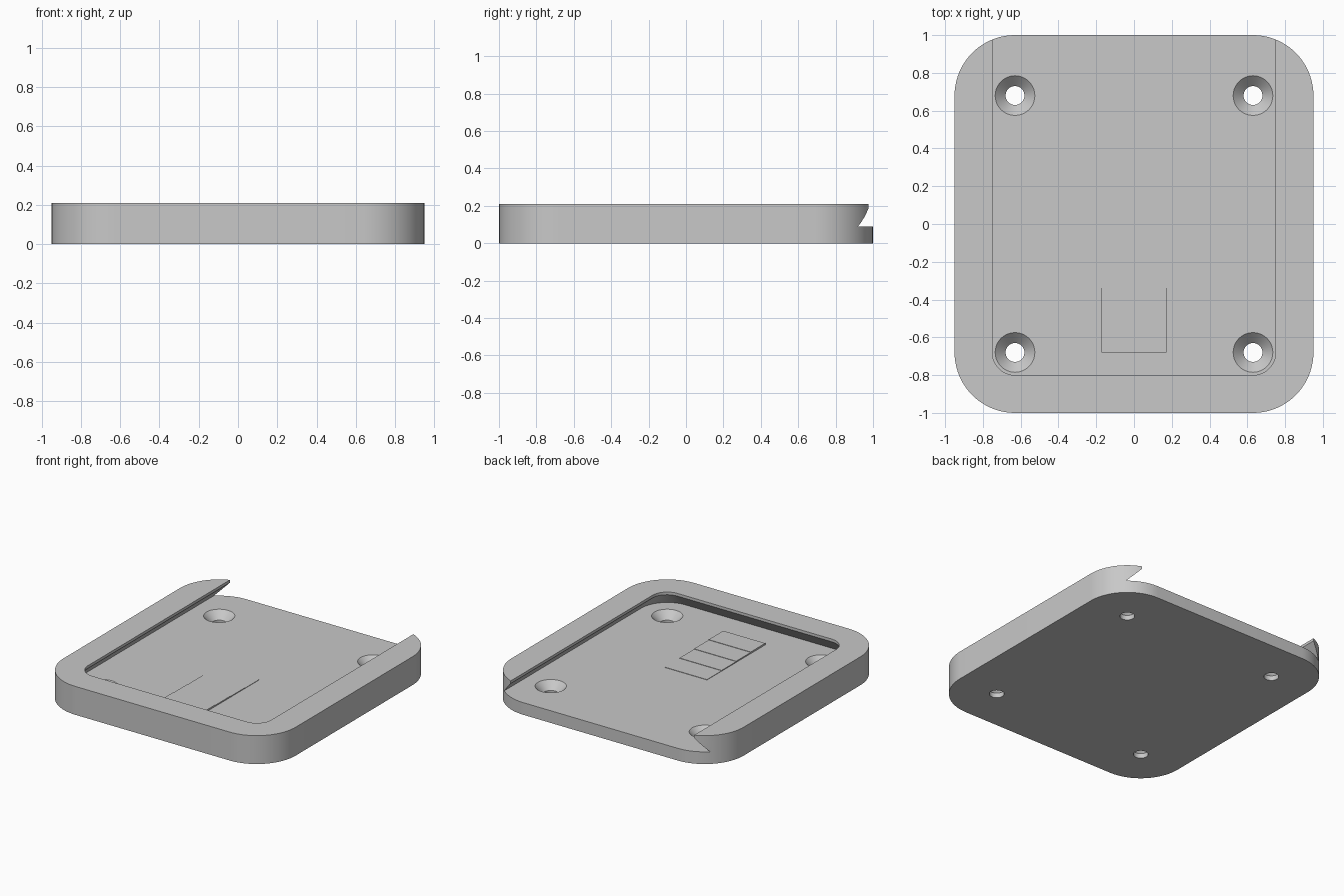
import bpy, bmesh, math

if "Cube" in bpy.data.objects:
    bpy.data.objects.remove(bpy.data.objects["Cube"])

CX, CY = 0.63, 0.68          # shared centres of corner arcs and screw holes
HEIGHT, FLOOR = 0.21, 0.09

grey = bpy.data.materials.new("plain grey")
grey.diffuse_color = (0.58, 0.58, 0.58, 1)
grey.use_nodes = True
grey.node_tree.nodes["Principled BSDF"].inputs["Base Color"].default_value = grey.diffuse_color


def arc(cx, cy, r, start, n=20):
    """Quarter arc, counter-clockwise from the start angle in degrees."""
    return [(cx + r * math.cos(math.radians(start + 90 * i / n)),
             cy + r * math.sin(math.radians(start + 90 * i / n))) for i in range(n + 1)]


def rounded_plate(r):
    return (arc(CX, CY, r, 0) + arc(-CX, CY, r, 90)
            + arc(-CX, -CY, r, 180) + arc(CX, -CY, r, 270))


def open_slot(r):
    """Outline with rounded front corners, running out past the back."""
    return ([(CX + r, 1.2), (-CX - r, 1.2)]
            + arc(-CX, -CY, r, 180) + arc(CX, -CY, r, 270))


def circle(cx, cy, r, n=48):
    return [(cx + r * math.cos(2 * math.pi * i / n),
             cy + r * math.sin(2 * math.pi * i / n)) for i in range(n)]


def loft(name, sections):
    """Closed solid through stacked outlines given as (z, points)."""
    bm = bmesh.new()
    rings = [[bm.verts.new((x, y, z)) for x, y in pts] for z, pts in sections]
    n = len(rings[0])
    for a, b in zip(rings, rings[1:]):
        for i in range(n):
            j = (i + 1) % n
            bm.faces.new((a[i], a[j], b[j], b[i]))
    bm.faces.new(rings[0][::-1])
    bm.faces.new(rings[-1])
    bmesh.ops.recalc_face_normals(bm, faces=bm.faces)
    mesh = bpy.data.meshes.new(name)
    bm.to_mesh(mesh)
    bm.free()
    ob = bpy.data.objects.new(name, mesh)
    bpy.context.collection.objects.link(ob)
    mesh.materials.append(grey)
    return ob


def select(ob):
    bpy.ops.object.select_all(action='DESELECT')
    ob.select_set(True)
    bpy.context.view_layer.objects.active = ob


def cut(target, cutter):
    cutter.hide_render = True
    mod = target.modifiers.new("cut", 'BOOLEAN')
    mod.operation, mod.solver, mod.object = 'DIFFERENCE', 'EXACT', cutter
    select(target)
    bpy.ops.object.modifier_apply(modifier=mod.name)
    bpy.data.objects.remove(cutter, do_unlink=True)


# Rounded body
body = loft("mount_body", [(0, rounded_plate(0.32)), (HEIGHT, rounded_plate(0.32))])

# Dovetail slot, undercut below a thin upright lip and open at the back
cut(body, loft("slot_cutter", [(FLOOR, open_slot(0.212)), (0.19, open_slot(0.12)),
                               (0.3, open_slot(0.12))]))

# Four countersunk screw holes
for sx in (-1, 1):
    for sy in (-1, 1):
        x, y = sx * CX, sy * CY
        cut(body, loft("hole_cutter", [(-0.1, circle(x, y, 0.05)), (0.035, circle(x, y, 0.05)),
                                       (FLOOR, circle(x, y, 0.105)), (0.1, circle(x, y, 0.105))]))

select(body)
bpy.ops.object.shade_smooth_by_angle(angle=math.radians(30))

# Shallow stepped ramp on the slot floor, rising towards the front
STEP, RISE, HALF = 0.17, 0.003, 0.172
profile = [(0, FLOOR - 0.002)]
for i in range(4):
    z = FLOOR + RISE * (i + 1)
    profile += [(-STEP * i, z), (-STEP * (i + 1), z)]
profile.append((-STEP * 4, FLOOR - 0.002))
bm = bmesh.new()
face = bm.faces.new([bm.verts.new((-HALF, y, z)) for y, z in profile])
ext = bmesh.ops.extrude_face_region(bm, geom=[face])
bmesh.ops.translate(bm, vec=(2 * HALF, 0, 0),
                    verts=[v for v in ext["geom"] if isinstance(v, bmesh.types.BMVert)])
bmesh.ops.recalc_face_normals(bm, faces=bm.faces)
mesh = bpy.data.meshes.new("stepped_ramp")
bm.to_mesh(mesh)
bm.free()
mesh.materials.append(grey)
bpy.context.collection.objects.link(bpy.data.objects.new("stepped_ramp", mesh))
